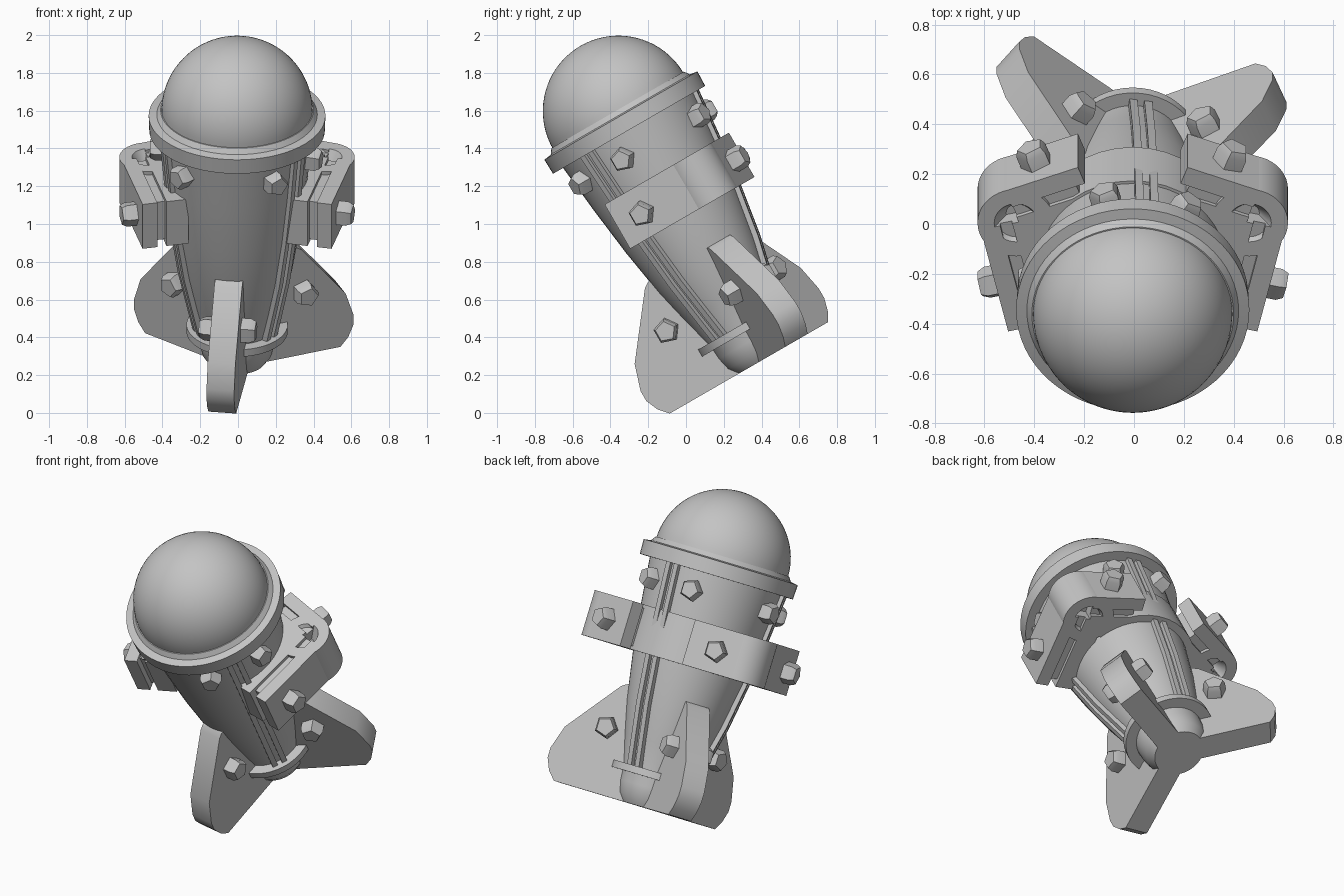
import bpy, bmesh
from math import radians, cos, sin, pi
from mathutils import Matrix, Vector

if "Cube" in bpy.data.objects:
    bpy.data.objects.remove(bpy.data.objects["Cube"])

mat = bpy.data.materials.new("plain_grey")
mat.use_nodes = True
GREY = (0.55, 0.55, 0.55, 1)
mat.diffuse_color = GREY
mat.node_tree.nodes["Principled BSDF"].inputs["Base Color"].default_value = GREY

# The whole body leans forward about x
LEAN = Matrix.Translation((-0.005, 0.403, 0.279)) @ Matrix.Rotation(radians(30), 4, "X")
TWIST = -98
parts = []


def finish(name, bm, local=Matrix()):
    bmesh.ops.remove_doubles(bm, verts=bm.verts, dist=1e-5)
    bmesh.ops.recalc_face_normals(bm, faces=bm.faces)
    me = bpy.data.meshes.new(name)
    bm.to_mesh(me)
    bm.free()
    me.materials.append(mat)
    ob = bpy.data.objects.new(name, me)
    bpy.context.collection.objects.link(ob)
    ob.matrix_world = LEAN @ local
    parts.append(ob)
    return ob


def lathe(name, profile, steps=48, local=Matrix()):
    bm = bmesh.new()
    vs = [bm.verts.new((r, 0, z)) for r, z in profile]
    es = [bm.edges.new(p) for p in zip(vs, vs[1:])]
    bmesh.ops.spin(bm, geom=vs + es, cent=(0, 0, 0), axis=(0, 0, 1),
                   angle=2 * pi, steps=steps)
    return finish(name, bm, local)


def prism(name, outline, z0, z1, local=Matrix()):
    bm = bmesh.new()
    face = bm.faces.new([bm.verts.new((x, y, z0)) for x, y in outline])
    top = bmesh.ops.extrude_face_region(bm, geom=[face])["geom"]
    bmesh.ops.translate(bm, vec=(0, 0, z1 - z0),
                        verts=[v for v in top if isinstance(v, bmesh.types.BMVert)])
    return finish(name, bm, local)


def bolt(name, pos, direction, height=0.08, radius=0.068):
    # Five-sided stud with a slightly narrowed head
    turn = Vector(direction).to_track_quat("Z", "Y").to_matrix().to_4x4()
    lathe(name, [(0, -0.06), (radius, -0.06), (radius, height * 0.65),
                 (radius * 0.8, height), (0, height)], 5,
          Matrix.Translation(pos) @ turn)


# Tapered hull, end flange, rim and dome
lathe("hull", [(0, 0), (0.15, 0), (0.185, 0.05), (0.2, 0.12), (0.205, 0.2),
               (0.25, 0.38), (0.295, 0.58), (0.34, 0.85), (0.375, 1.13),
               (0.405, 1.42), (0, 1.42)])
lathe("tail_flange", [(0.17, 0.175), (0.268, 0.175), (0.268, 0.218), (0.17, 0.218)])
lathe("dome_rim", [(0.38, 1.408), (0.465, 1.408), (0.468, 1.495), (0.425, 1.502),
                   (0.405, 1.53), (0.36, 1.53)], 64)
lathe("dome", [(0.4 * cos(a * pi / 40), 1.522 + 0.4 * sin(a * pi / 40))
               for a in range(21)], 64)

# Three fins with through bolts, and three hull strips between them
FIN = [(0, 0), (0.56, 0), (0.605, 0.05), (0.635, 0.12), (0.635, 0.18),
       (0.59, 0.32), (0.34, 0.64), (0.31, 0.66), (0.15, 0.66)]
STRIP = [(0.16, 0.2), (0.232, 0.2), (0.32, 0.58), (0.363, 0.85),
         (0.397, 1.13), (0.424, 1.41), (0.25, 1.41)]
for i in range(3):
    spin = Matrix.Rotation(radians(TWIST + 120 * i), 4, "Z")
    upright = spin @ Matrix.Rotation(pi / 2, 4, "X")
    prism(f"fin_{i + 1}", FIN, -0.074, 0.074, upright)
    for side in (-1, 1):
        bolt(f"fin_bolt_{i + 1}", spin @ Vector((0.35, side * 0.07, 0.387)),
             spin @ Vector((0, side, 0)))
    half = Matrix.Rotation(radians(TWIST + 60 + 120 * i), 4, "Z")
    for off in (-0.03, 0.03):
        prism(f"hull_strip_{i + 1}", STRIP, off - 0.016, off + 0.016,
              half @ Matrix.Rotation(pi / 2, 4, "X"))
    # Studs below the rim, a pair for each strip
    for off in (-23, 23):
        a = radians(TWIST + 60 + 120 * i + off)
        d = Vector((cos(a), sin(a), 0))
        bolt(f"rim_bolt_{i + 1}", d * 0.39 + Vector((0, 0, 1.29)), d, 0.07, 0.065)

# Clamp band around the back of the hull
LOW, HIGH = 0.86, 1.131
arc = [radians(20 + 10 * k) for k in range(15)]
prism("clamp_band", [(0.388 * cos(a), 0.388 * sin(a)) for a in arc]
      + [(0.3 * cos(a), 0.3 * sin(a)) for a in reversed(arc)], LOW, HIGH)


def layered_arm(name, side, start, end):
    # Two plates with a recessed core between them
    a, b = Vector(start), Vector(end)
    along = (b - a).normalized()
    inward = Vector((along.y, -along.x))
    if inward.dot(a) > 0:
        inward = -inward
    length = (b - a).length
    for layer, d0, d1, cut in (("outer_plate", 0, 0.08, 0), ("core", 0.07, 0.14, 0.04),
                               ("inner_plate", 0.13, 0.25, 0)):
        pts = [a + along * t + inward * d for t, d in
               ((0.03, d0), (length - cut, d0), (length - cut, d1), (0.03, d1))]
        prism(f"{name}_{layer}", [(side * p.x, p.y) for p in pts],
              LOW + cut / 2, HIGH - cut / 2)
    return -inward


# Side clamps: hollow-ended tube, front arm, back arm and their bolts
for side, label in ((1, "left"), (-1, "right")):
    lathe(f"{label}_tube", [(0, LOW + 0.08), (0.04, LOW + 0.08), (0.088, LOW),
                            (0.155, LOW), (0.155, HIGH), (0.088, HIGH),
                            (0.04, HIGH - 0.08), (0, HIGH - 0.08)], 40,
          Matrix.Translation((side * 0.468, 0.193, 0)))
    for arm, start, end, spot in (
            ("front_arm", (0.617, 0.19), (0.5, -0.31), (0.535, -0.157)),
            ("back_arm", (0.54, 0.33), (0.22, 0.45), (0.385, 0.39))):
        n = layered_arm(f"{label}_{arm}", side, start, end)
        bolt(f"{label}_{arm}_bolt", (side * spot[0], spot[1], 0.99),
             (side * n.x, n.y, 0))

# Smooth round surfaces while keeping hard edges
bpy.ops.object.select_all(action="DESELECT")
for ob in parts:
    ob.select_set(True)
bpy.context.view_layer.objects.active = parts[0]
bpy.ops.object.shade_smooth_by_angle(angle=radians(30))
